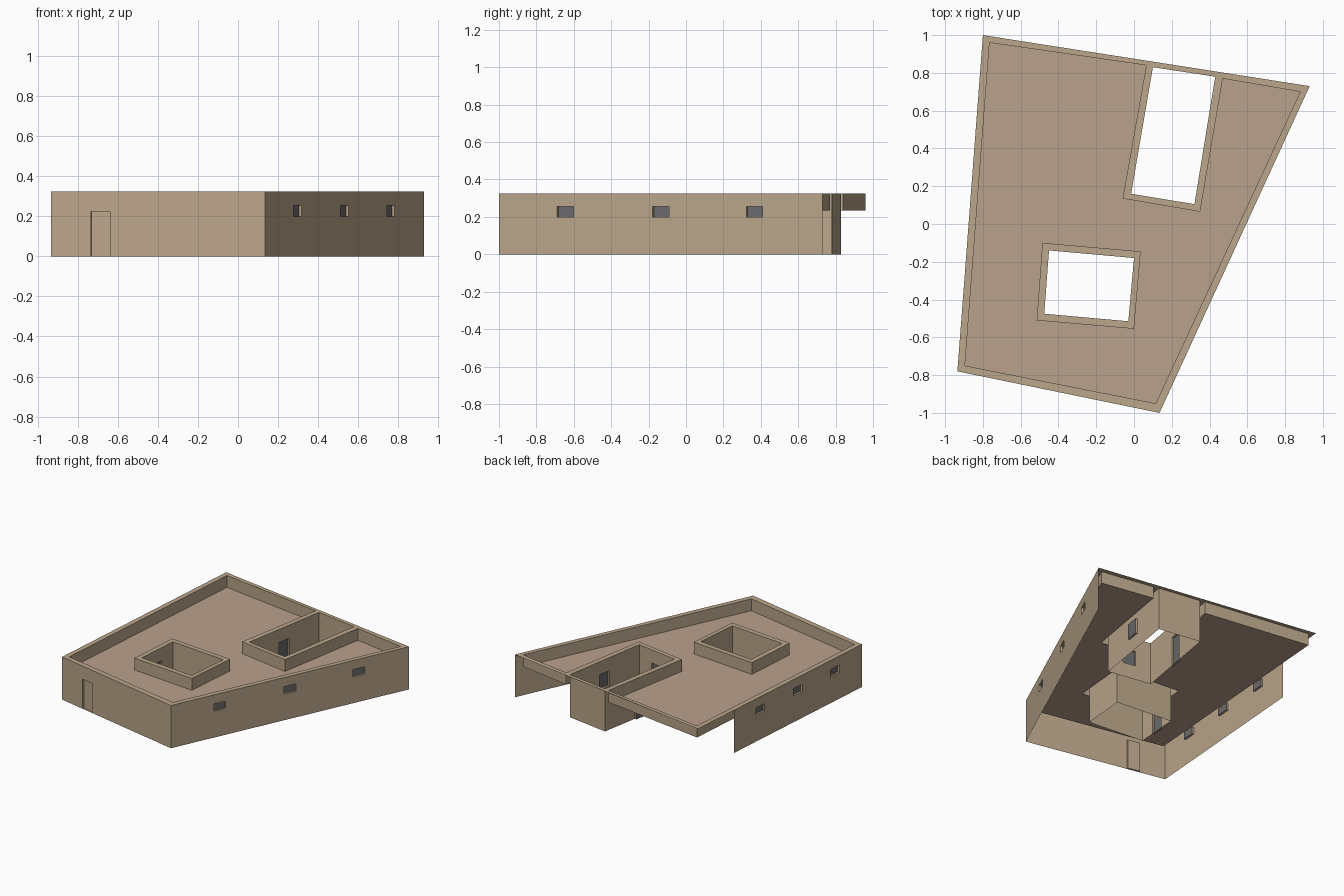
import bpy, bmesh
from mathutils import Vector

cube = bpy.data.objects.get("Cube")
if cube:
    bpy.data.objects.remove(cube)

TOP, ROOF, DOOR_H = 0.325, 0.235, 0.225


def material(name, rgb):
    m = bpy.data.materials.new(name)
    m.use_nodes = True
    m.diffuse_color = (*rgb, 1)
    m.node_tree.nodes["Principled BSDF"].inputs["Base Color"].default_value = (*rgb, 1)
    return m


TAN = material("tan render", (0.50, 0.385, 0.26))
ROOFING = material("roof beige", (0.49, 0.355, 0.265))
GLASS = material("grey glass", (0.15, 0.15, 0.155))


def finish(name, bm, *mats):
    mesh = bpy.data.meshes.new(name)
    bm.to_mesh(mesh)
    bm.free()
    for m in mats:
        mesh.materials.append(m)
    obj = bpy.data.objects.new(name, mesh)
    bpy.context.collection.objects.link(obj)
    return obj


def slab(name, loops, z, mat):
    """Flat sheet: the first loop is the outline, the others are holes."""
    bm = bmesh.new()
    for loop in loops:
        vs = [bm.verts.new((x, y, z)) for x, y in loop]
        for a, b in zip(vs, vs[1:] + vs[:1]):
            bm.edges.new((a, b))
    bmesh.ops.triangle_fill(bm, use_beauty=True, edges=bm.edges[:], normal=(0, 0, 1))
    for f in bm.faces:
        f.normal_update()
        if f.normal.z < 0:
            f.normal_flip()
    finish(name, bm, mat)


def upstand(name, loop):
    """Vertical band from the roof up to the coping."""
    bm = bmesh.new()
    for a, b in zip(loop, loop[1:] + loop[:1]):
        bm.faces.new([bm.verts.new((*p, z)) for p, z in
                      ((a, ROOF), (b, ROOF), (b, TOP), (a, TOP))])
    finish(name, bm, TAN)


def wall(name, p, q, openings=(), depth=0.015):
    """Wall sheet from p to q with recessed openings (position, width, low, high, material slot)."""
    p, q = Vector((*p, 0)), Vector((*q, 0))
    along = (q - p).normalized()
    length = (q - p).length
    inward = Vector((-along.y, along.x, 0)) * depth
    spans = [(t * length - w / 2, t * length + w / 2, lo, hi, s) for t, w, lo, hi, s in openings]
    us = sorted({0, length, *(v for s in spans for v in s[:2])})
    zs = sorted({0, TOP, *(v for s in spans for v in s[2:4])})
    bm = bmesh.new()

    def pt(u, z, back=0):
        return p + along * u + Vector((0, 0, z)) + inward * back

    def face(points, slot=0):
        bm.faces.new([bm.verts.new(c) for c in points]).material_index = slot

    for u0, u1 in zip(us, us[1:]):
        for z0, z1 in zip(zs, zs[1:]):
            um, zm = (u0 + u1) / 2, (z0 + z1) / 2
            if not any(a < um < b and lo < zm < hi for a, b, lo, hi, _ in spans):
                face([pt(u0, z0), pt(u1, z0), pt(u1, z1), pt(u0, z1)])
    for a, b, lo, hi, slot in spans:
        ring = [(a, lo), (b, lo), (b, hi), (a, hi)]
        face([pt(*c, 1) for c in ring], slot)
        for c, d in zip(ring, ring[1:] + ring[:1]):
            face([pt(*c), pt(*d), pt(*d, 1), pt(*c, 1)])
    bmesh.ops.remove_doubles(bm, verts=bm.verts[:], dist=0.0001)
    finish(name, bm, TAN, GLASS)


# Plan outlines
back_right, back_left = (-0.80, 1.0), (0.93, 0.73)
front_left, front_right = (0.135, -1.0), (-0.935, -0.78)
outline = [front_right, front_left, back_left, back_right]
roof_edge = [(-0.765, 0.96), (0.065, 0.84), (-0.06, 0.135), (0.35, 0.065),
             (0.47, 0.77), (0.88, 0.70), (0.115, -0.95), (-0.895, -0.75)]
# Courts run clockwise: right back, left back, left front, right front
back_court = [(0.10, 0.83), (0.43, 0.78), (0.32, 0.105), (-0.015, 0.16)]
front_court = [(-0.45, -0.14), (0.0, -0.18), (-0.03, -0.515), (-0.475, -0.475)]
front_rim = [(-0.485, -0.10), (0.035, -0.145), (0.0, -0.555), (-0.515, -0.51)]

# Roof, copings and parapets
slab("roof", [roof_edge, front_rim], ROOF, ROOFING)
slab("parapet_coping", [outline, roof_edge, back_court], TOP, TAN)
slab("front_court_coping", [front_rim, front_court], TOP, TAN)
upstand("parapet_inner_face", roof_edge)
upstand("front_court_upstand", front_rim)

# Outer walls; the back stays open
high_windows = [(t, 0.095, 0.2, 0.255, 1) for t in (0.205, 0.5, 0.79)]
wall("front_wall", front_right, front_left, [(0.231, 0.097, 0, DOOR_H, 0)])
wall("left_wall", front_left, back_left, high_windows)
wall_end = Vector(back_right).lerp(Vector(front_right), 0.22)
wall("right_wall", wall_end, front_right, high_windows)

# Court walls
door = [(0.5, 0.1, 0, DOOR_H, 1)]
window = [(0.5, 0.1, 0.11, DOOR_H, 1)]
for court, corners, holes in (("back_court", back_court, ((), window, window, door)),
                              ("front_court", front_court, ((), (), (), door))):
    for i, side in enumerate(("back", "left", "front", "right")):
        wall(f"{court}_{side}_wall", corners[i], corners[(i + 1) % 4], holes[i])
